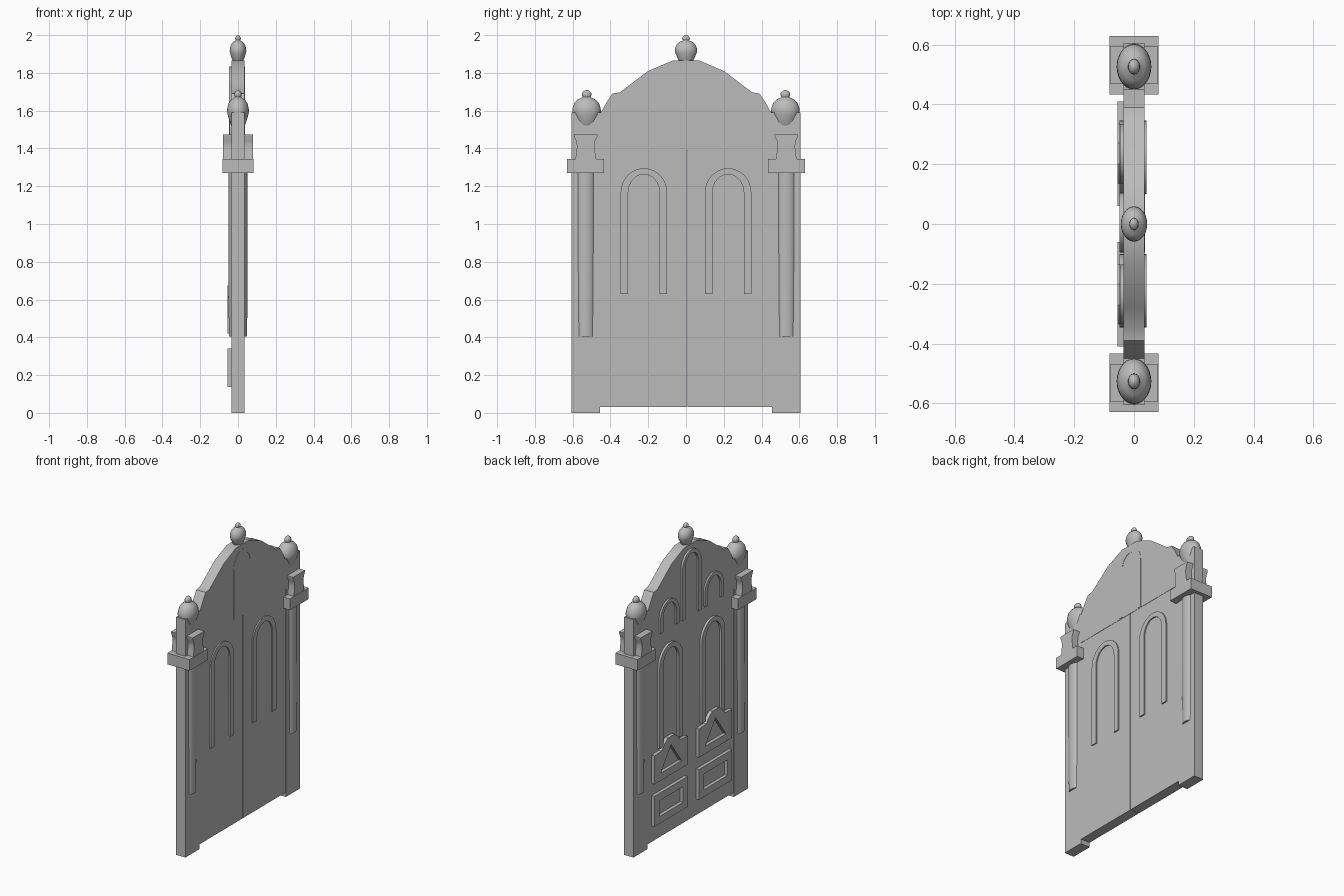
import bpy, bmesh, math

cube = bpy.data.objects.get("Cube")
if cube:
    bpy.data.objects.remove(cube, do_unlink=True)

grey = bpy.data.materials.new("plain_grey")
grey.use_nodes = True
colour = (0.5, 0.5, 0.5, 1)
grey.diffuse_color = colour
grey.node_tree.nodes["Principled BSDF"].inputs["Base Color"].default_value = colour


def smooth(obj, angle=35):
    bpy.ops.object.select_all(action="DESELECT")
    obj.select_set(True)
    bpy.context.view_layer.objects.active = obj
    bpy.ops.object.shade_smooth_by_angle(angle=math.radians(angle))


def add_mesh(name, mesh):
    mesh.materials.clear()
    mesh.materials.append(grey)
    obj = bpy.data.objects.new(name, mesh)
    bpy.context.collection.objects.link(obj)
    return obj


def plate(name, loops, x0, x1):
    """Extrude closed (y, z) outlines from x0 to x1; inner outlines become holes."""
    curve = bpy.data.curves.new(name, "CURVE")
    curve.dimensions = "2D"
    curve.fill_mode = "BOTH"
    curve.extrude = (x1 - x0) / 2
    for pts in loops:
        spline = curve.splines.new("POLY")
        spline.points.add(len(pts) - 1)
        for point, (y, z) in zip(spline.points, pts):
            point.co = (y, z, 0, 1)
        spline.use_cyclic_u = True
    temp = bpy.data.objects.new(name + "_outline", curve)
    bpy.context.collection.objects.link(temp)
    bpy.context.view_layer.update()
    mesh = bpy.data.meshes.new_from_object(temp)
    bpy.data.objects.remove(temp, do_unlink=True)
    obj = add_mesh(name, mesh)
    middle = (x0 + x1) / 2
    for v in mesh.vertices:
        y, z, x = v.co
        v.co = (x + middle, y, z)
    bm = bmesh.new()
    bm.from_mesh(mesh)
    bmesh.ops.remove_doubles(bm, verts=bm.verts, dist=0.0001)
    bmesh.ops.recalc_face_normals(bm, faces=bm.faces)
    bm.to_mesh(mesh)
    bm.free()
    smooth(obj)
    return obj


def rect(y0, y1, z0, z1):
    return [(y0, z0), (y1, z0), (y1, z1), (y0, z1)]


def arch(name, y, half, foot, top, width, x0, x1):
    """Slim arched moulding with two legs."""
    def side(h, peak):
        spring = top - half * 1.05
        arc = [(y + h * math.cos(a * math.pi / 16),
                spring + (peak - spring) * math.sin(a * math.pi / 16)) for a in range(17)]
        return [(y + h, foot)] + arc + [(y - h, foot)]
    outline = side(half, top) + side(half - width, top - width * 0.8)[::-1]
    return plate(name, [outline], x0, x1)


def lathe(name, profile, y, ry, rx, segments=28):
    """Revolved (radius, z) profile with an oval cross-section."""
    bm = bmesh.new()
    rings = []
    for r, z in profile:
        angles = [i * math.tau / segments for i in range(segments)]
        rings.append([bm.verts.new((r * rx * math.cos(a), y + r * ry * math.sin(a), z))
                      for a in angles])
    for low, high in zip(rings, rings[1:]):
        for i in range(segments):
            j = (i + 1) % segments
            bm.faces.new((low[i], low[j], high[j], high[i]))
    bm.faces.new(rings[0][::-1])
    bm.faces.new(rings[-1])
    mesh = bpy.data.meshes.new(name)
    bm.to_mesh(mesh)
    bm.free()
    obj = add_mesh(name, mesh)
    smooth(obj, 50)
    return obj


def finial(name, y, base, height, ry, rx):
    """Acorn with a small bead on top; profile in fractions of size."""
    shape = [(0.2, 0), (0.5, 0.03), (0.65, 0.1), (0.8, 0.22), (0.95, 0.36), (1, 0.44),
             (0.97, 0.54), (0.85, 0.66), (0.62, 0.75), (0.33, 0.8), (0.28, 0.82),
             (0.34, 0.87), (0.32, 0.92), (0.2, 0.97), (0.04, 1)]
    return lathe(name, [(r, base + h * height) for r, h in shape], y, ry, rx)


# Surround: two posts joined by the curved crest
half_crest = [(0.605, 0), (0.605, 1.59), (0.45, 1.59), (0.42, 1.645), (0.39, 1.69),
              (0.35, 1.697), (0.28, 1.75), (0.2, 1.81), (0.13, 1.84), (0.07, 1.865)]
opening = [(-0.455, 0), (-0.455, 1.39), (0.455, 1.39), (0.455, 0)]
surround = half_crest + [(-y, z) for y, z in half_crest[::-1]] + opening
plate("surround", [surround], -0.035, 0.035)

# Door leaves with a fine gap between them
for label, s in (("left", 1), ("right", -1)):
    y0, y1 = sorted((s * 0.455, 0.005 + s * 0.002))
    plate(label + "_door", [rect(y0, y1, 0.03, 1.39)], -0.033, 0.033)

    # Arched moulding showing on both faces of the leaf
    arch(label + "_door_arch", s * 0.223, 0.123, 0.63, 1.295, 0.04, -0.048, 0.041)

    # Raised lower panel frame
    c = s * 0.235
    plate(label + "_lower_panel", [rect(c - 0.175, c + 0.175, 0.137, 0.34),
                                   rect(c - 0.125, c + 0.125, 0.185, 0.29)], -0.055, -0.03)

    # Raised upper panel with a humped top and a triangular opening
    hump = [(-0.175, 0.42), (0.175, 0.42), (0.175, 0.61), (0.1, 0.615), (0.07, 0.65),
            (0.035, 0.675), (-0.035, 0.675), (-0.07, 0.65), (-0.1, 0.615), (-0.175, 0.61)]
    triangle = [(-0.11, 0.47), (0.11, 0.47), (0, 0.62)]
    plate(label + "_upper_panel", [[(c + y, z) for y, z in pts] for pts in (hump, triangle)],
          -0.055, -0.03)

    # Small crest arch
    arch(label + "_crest_arch", s * 0.235, 0.1, 1.395, 1.59, 0.03, -0.046, -0.03)

    # Column, block, flared capital and acorn on the post
    p = s * 0.531
    lathe(label + "_column", [(0.94, 0.405), (0.98, 0.6), (1, 0.9), (1, 1.28)], p, 0.056, 0.051)
    plate(label + "_block", [rect(p - 0.098, p + 0.098, 1.27, 1.345)], -0.082, 0.082)
    flare = [(0.054, 1.345), (0.05, 1.38), (0.046, 1.41), (0.05, 1.44), (0.062, 1.465),
             (0.062, 1.475)]
    plate(label + "_capital", [[(p + y, z) for y, z in flare]
                               + [(p - y, z) for y, z in flare[::-1]]], -0.08, 0.08)
    finial(label + "_finial", s * 0.526, 1.505, 0.205, 0.076, 0.058)

# Tall centre arch of the crest, nearly flush on the plain side
arch("centre_crest_arch", 0.005, 0.1, 1.395, 1.835, 0.03, -0.048, 0.037)
finial("centre_finial", 0, 1.85, 0.15, 0.059, 0.044)
